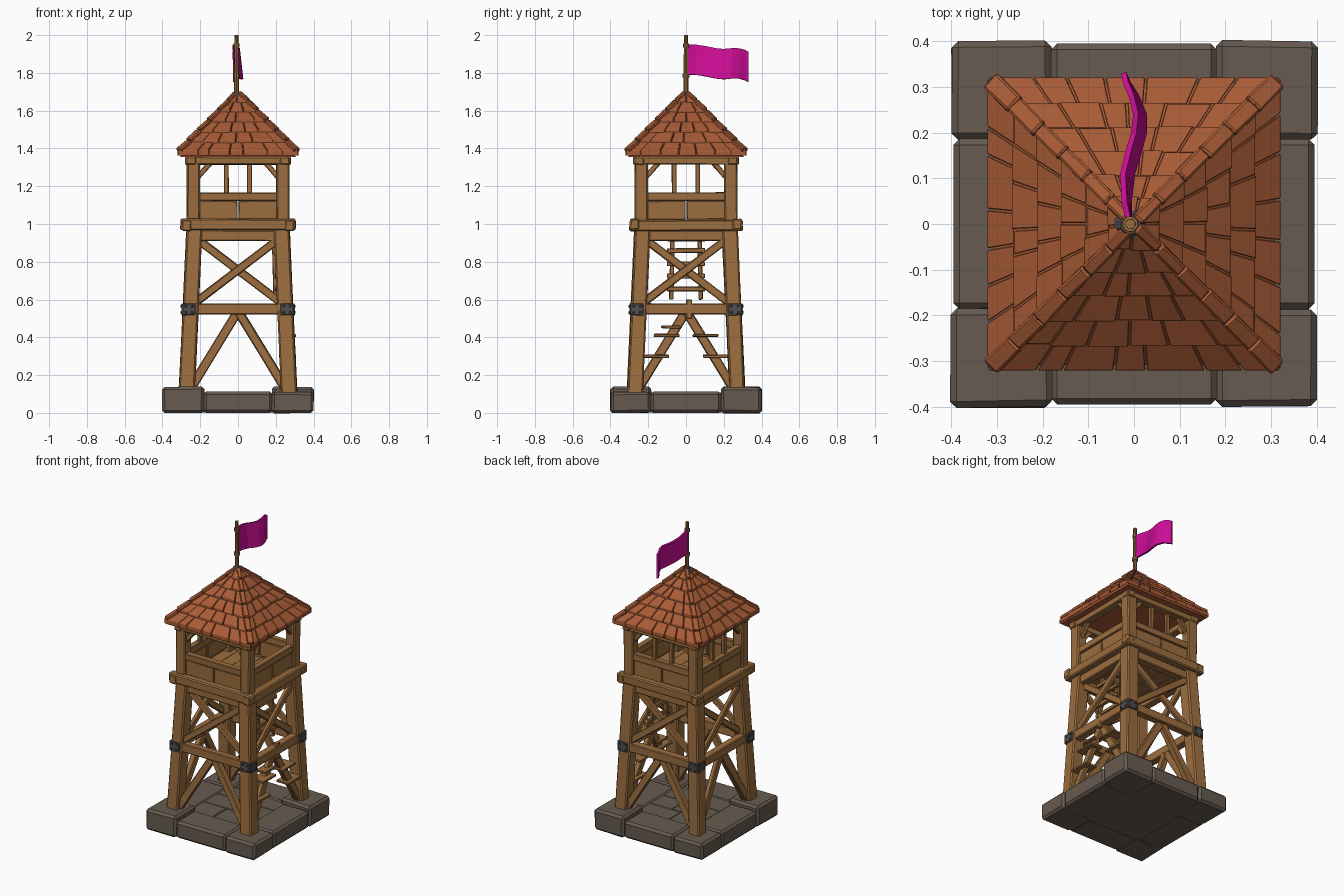
import bpy, bmesh, math, random
from mathutils import Vector, Matrix

if "Cube" in bpy.data.objects:
    bpy.data.objects.remove(bpy.data.objects["Cube"])

random.seed(4)


def material(name, rgb):
    m = bpy.data.materials.new(name)
    m.diffuse_color = (*rgb, 1)
    m.use_nodes = True
    m.node_tree.nodes["Principled BSDF"].inputs["Base Color"].default_value = m.diffuse_color
    return m


WOOD = material("wood", (0.33, 0.155, 0.05))
ROOF = material("roof_tile", (0.39, 0.105, 0.037))
STONE = material("stone", (0.135, 0.104, 0.082))
IRON = material("iron", (0.085, 0.08, 0.078))
FLAG = material("flag_cloth", (0.62, 0.004, 0.31))


def finish(name, bm, mat, bevel=0.0):
    if bevel:
        bmesh.ops.bevel(bm, geom=bm.edges[:], offset=bevel, segments=1, affect='EDGES', clamp_overlap=True)
    bmesh.ops.recalc_face_normals(bm, faces=bm.faces[:])
    me = bpy.data.meshes.new(name)
    bm.to_mesh(me)
    bm.free()
    me.materials.append(mat)
    ob = bpy.data.objects.new(name, me)
    bpy.context.collection.objects.link(ob)
    return ob


def add_beam(bm, p, q, w, h, hint, jitter=0.002):
    """Box from p to q; w is its size along hint, h across it."""
    p, q = Vector(p), Vector(q)
    z = (q - p).normalized()
    x = Vector(hint)
    x = (x - z * x.dot(z)).normalized()
    y = z.cross(x)
    rot = Matrix((x, y, z)).transposed().to_4x4()
    mat = Matrix.Translation((p + q) / 2) @ rot @ Matrix.Diagonal((w, h, (q - p).length, 1))
    for v in bmesh.ops.create_cube(bm, size=1, matrix=mat)['verts']:
        v.co += Vector([random.uniform(-jitter, jitter) for _ in range(3)])


def side(k, u, out, z):
    """Point on side k (0 front, 1 right, 2 back, 3 left)."""
    return Matrix.Rotation(k * math.pi / 2, 3, 'Z') @ Vector((u, -out, z))


def side_beams(name, k, items, mat=WOOD, bevel=0.005):
    """Each item: (u0, out0, z0, u1, out1, z1, outward thickness, other width)."""
    bm = bmesh.new()
    for i in items:
        add_beam(bm, side(k, *i[:3]), side(k, *i[3:6]), i[6], i[7], side(k, 0, 1, 0))
    return finish(name, bm, mat, bevel)


def box(bm, x0, x1, y0, y1, z0, z1, jitter=0.0):
    add_beam(bm, ((x0 + x1) / 2, (y0 + y1) / 2, z0), ((x0 + x1) / 2, (y0 + y1) / 2, z1),
             x1 - x0, y1 - y0, (1, 0, 0), jitter)


def lean(z):
    return 0.272 - (z - 0.1) * 0.047


# stone base: corner stones (two raised), edge stones and paving
bm = bmesh.new()
for sx in (-1, 1):
    for sy in (-1, 1):
        top = 0.138 if sx == sy else 0.112
        xs, ys = sorted((sx * 0.18, sx * 0.4)), sorted((sy * 0.185, sy * 0.4))
        box(bm, *xs, *ys, 0, top, 0.003)
for s in (-1, 1):
    a, b = sorted((s * 0.2, s * 0.395))
    box(bm, -0.182, 0.182, a, b, 0, 0.112)
    box(bm, a, b, -0.187, 0.187, 0, 0.112)
finish("base_stones", bm, STONE, 0.014)
bm = bmesh.new()
box(bm, -0.38, 0.38, -0.38, 0.38, 0.001, 0.09)
for i, (a, b) in enumerate(((-0.21, -0.06), (-0.06, 0.08), (0.08, 0.21))):
    m = (-0.04, 0.05, -0.02)[i]
    box(bm, -0.21, m, a, b, 0.05, 0.107)
    box(bm, m, 0.21, a, b, 0.05, 0.104)
finish("base_paving", bm, STONE, 0.004)

# leaning legs
for i, (sx, sy) in enumerate(((-1, -1), (1, -1), (1, 1), (-1, 1))):
    bm = bmesh.new()
    a, b = lean(0.1), lean(0.98)
    add_beam(bm, (sx * a, sy * a, 0.09), (sx * b, sy * b, 0.98), 0.082, 0.082, (1, 0, 0), 0.004)
    finish(f"leg_{i + 1}", bm, WOOD, 0.008)
    bm = bmesh.new()
    box(bm, sx * 0.237 - 0.034, sx * 0.237 + 0.034, sy * 0.237 - 0.034, sy * 0.237 + 0.034, 0.99, 1.33, 0.003)
    finish(f"cabin_post_{i + 1}", bm, WOOD, 0.007)

for k, nm in enumerate(("front", "right", "back", "left")):
    d = lean(0.55)
    # belt beam with iron corner plates, and tie under the platform
    side_beams(f"{nm}_belt_beam", k, [(-0.27, d + 0.012, 0.55, 0.27, d + 0.012, 0.55, 0.05, 0.058)])
    side_beams(f"{nm}_tie_beam", k, [(-0.22, 0.235, 0.938, 0.22, 0.235, 0.938, 0.05, 0.055)])
    side_beams(f"{nm}_iron_plates", k, [(s * 0.225, d + 0.042, 0.548, s * 0.294, d + 0.042, 0.548, 0.014, 0.062)
                                        for s in (-1, 1)], IRON, 0.003)
    side_beams(f"{nm}_iron_rivets", k, [(s * u, d + 0.045, z - 0.006, s * u, d + 0.045, z + 0.006, 0.016, 0.012)
                                        for s in (-1, 1) for u in (0.242, 0.277) for z in (0.532, 0.565)], IRON, 0.002)
    # crossed braces above, inverted V below
    side_beams(f"{nm}_cross_braces", k, [
        (-0.225, lean(0.59) + 0.012, 0.585, 0.21, lean(0.92) + 0.012, 0.915, 0.026, 0.042),
        (0.225, lean(0.59) - 0.014, 0.585, -0.21, lean(0.92) - 0.014, 0.915, 0.026, 0.042)])
    side_beams(f"{nm}_lower_braces", k, [
        (s * 0.25, lean(0.13), 0.13, s * 0.005, lean(0.52), 0.53, 0.034 + s * 0.004, 0.048) for s in (-1, 1)])
    # platform edge beam
    e = 0.305 if k % 2 == 0 else 0.3
    zc = 0.998 if k % 2 == 0 else 0.992
    side_beams(f"{nm}_platform_beam", k, [(-e, 0.272, zc, e, 0.272, zc, 0.05, 0.058)], bevel=0.007)
    # parapet planks and rail
    side_beams(f"{nm}_parapet", k, [
        (-0.22, 0.238, 1.073, -0.003, 0.238, 1.073, 0.03, 0.1),
        (0.003, 0.24, 1.073, 0.22, 0.24, 1.073, 0.03, 0.1),
        (-0.22, 0.242, 1.145, 0.22, 0.242, 1.145, 0.04, 0.044)], bevel=0.004)
    # head beam and small corner braces
    side_beams(f"{nm}_head_beam", k, [(-0.28, 0.248, 1.335, 0.28, 0.248, 1.335, 0.05, 0.04)])
    side_beams(f"{nm}_corner_braces", k, [
        (s * 0.215, 0.238, 1.245, s * 0.145, 0.238, 1.325, 0.026, 0.026) for s in (-1, 1)], bevel=0.003)
    if k >= 2:
        side_beams(f"{nm}_window_posts", k, [
            (s * 0.062, 0.235, 1.15, s * 0.062, 0.235, 1.33, 0.024, 0.026) for s in (-1, 1)], bevel=0.003)

# platform floor planks
bm = bmesh.new()
for i in range(6):
    box(bm, -0.255 + i * 0.085, -0.172 + i * 0.085, -0.255, 0.255, 0.965, 1.0)
box(bm, -0.25, 0.25, -0.25, 0.25, 0.968, 0.99)
finish("platform_floor", bm, WOOD)

# steps on the right-hand braces, peg above them, and the ladder
steps = [(s * a, 0.262, z, s * b, 0.262, z, 0.09, 0.016)
         for s in (-1, 1) for a, b, z in ((0.09, 0.225, 0.3), (0.035, 0.17, 0.41))]
steps += [(-0.13, 0.258, 0.455, -0.03, 0.258, 0.455, 0.07, 0.016),
          (0.015, 0.275, 0.5, 0.015, 0.275, 0.6, 0.028, 0.03)]
side_beams("right_steps", 1, steps, bevel=0.003)
side_beams("ladder", 1, [(s * 0.078, 0.2, 0.6, s * 0.07, 0.19, 0.98, 0.024, 0.022) for s in (-1, 1)] +
           [(-0.1, 0.208, z, 0.1, 0.208, z, 0.022, 0.024) for z in (0.655, 0.725, 0.79, 0.86, 0.92)], bevel=0.003)


# roof: solid core, overlapping tile courses and hip caps
def roof_z(r):
    return 1.372 + (0.32 - r) * 1.02


bm = bmesh.new()
bmesh.ops.create_cone(bm, cap_ends=True, segments=4, radius1=0.308 * math.sqrt(2), radius2=0.015, depth=0.325,
                      matrix=Matrix.Translation((0, 0, 1.354 + 0.1625)) @ Matrix.Rotation(math.pi / 4, 4, 'Z'))
finish("roof_core", bm, ROOF)

COURSES = (0.32, 0.268, 0.215, 0.162, 0.11, 0.06, 0.015)
for k, nm in enumerate(("front", "right", "back", "left")):
    bm = bmesh.new()
    for c in range(6):
        r0, r1 = COURSES[c], COURSES[c + 1] - 0.006
        n = max(2, 7 - c)
        cuts = [-1] + [-1 + 2 * (j + random.uniform(-0.22, 0.22)) / n for j in range(1, n)] + [1]
        for a, b in zip(cuts, cuts[1:]):
            g = 0.002 / r0
            rb = r0 - (random.uniform(0, 0.007) if c else 0)
            lift = random.uniform(0.012, 0.021)
            vs = []
            for r, hi, lo in ((rb, lift, -0.012), (r1, 0.003, -0.012)):
                for f in (a + g, b - g):
                    vs.append([bm.verts.new(side(k, f * r, r, roof_z(r) + h)) for h in (lo, hi)])
            (p0, p1), (q0, q1), (s0, s1), (t0, t1) = vs
            for f in ((p0, q0, q1, p1), (s0, s1, t1, t0), (p1, q1, t1, s1),
                      (p0, s0, t0, q0), (p0, p1, s1, s0), (q0, t0, t1, q1)):
                bm.faces.new(f)
    finish(f"{nm}_roof_tiles", bm, ROOF, 0.002)
    bm = bmesh.new()
    for c in range(6):
        r0, r1 = COURSES[c] - 0.008, COURSES[c + 1] - 0.008
        add_beam(bm, side(k, r0, r0, roof_z(r0) + 0.01), side(k, r1, r1, roof_z(r1) + 0.004),
                 0.042 - c * 0.003, 0.02, side(k, 1, -1, 0))
    finish(f"{nm}_hip_caps", bm, ROOF, 0.005)


# iron collar and flag pole with bands
def cylinder(name, r1, r2, z0, z1, mat, n=10):
    bm = bmesh.new()
    bmesh.ops.create_cone(bm, cap_ends=True, segments=n, radius1=r1, radius2=r2, depth=z1 - z0,
                          matrix=Matrix.Translation((-0.008, 0, (z0 + z1) / 2)))
    return finish(name, bm, mat)


cylinder("roof_collar", 0.036, 0.022, 1.665, 1.698, IRON)
cylinder("flag_pole", 0.014, 0.011, 1.66, 2.0, WOOD)
cylinder("upper_pole_band", 0.017, 0.017, 1.935, 1.955, WOOD)
cylinder("lower_pole_band", 0.018, 0.018, 1.775, 1.795, WOOD)

# waving flag
bm = bmesh.new()
cols = ((0.0, -0.01, 1.95), (0.05, -0.016, 1.95), (0.11, -0.014, 1.94), (0.16, 0.0, 1.93), (0.2, 0.011, 1.926),
        (0.24, 0.013, 1.93), (0.28, 0.0, 1.93), (0.31, -0.016, 1.922), (0.33, -0.022, 1.912))
grid = []
for y, x, z in cols:
    tilt = 0.024 * math.sin(math.pi * min(1, y / 0.33))
    grid.append([bm.verts.new((x + tilt * (t - 0.5), y, z - 0.16 * t)) for t in (0, 0.33, 0.67, 1)])
for a, b in zip(grid, grid[1:]):
    for i in range(3):
        bm.faces.new((a[i], a[i + 1], b[i + 1], b[i]))
flag = finish("flag", bm, FLAG)
mod = flag.modifiers.new("thickness", 'SOLIDIFY')
mod.thickness = 0.012
mod.offset = 0
